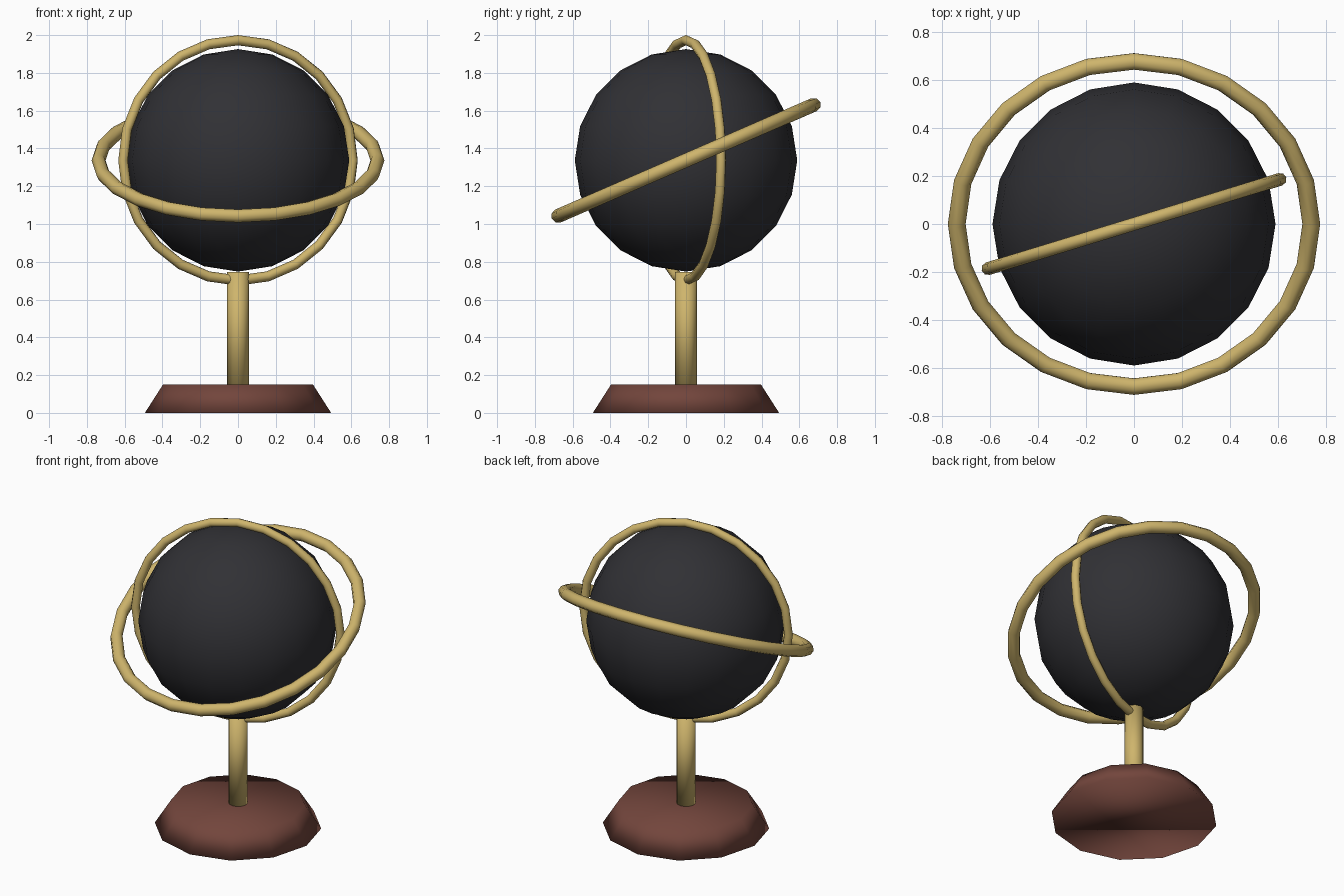
import bpy
from math import radians

if "Cube" in bpy.data.objects:
    bpy.data.objects.remove(bpy.data.objects["Cube"])

CENTRE_Z = 1.337


def material(name, rgb):
    m = bpy.data.materials.new(name)
    m.diffuse_color = (*rgb, 1)
    m.use_nodes = True
    m.node_tree.nodes["Principled BSDF"].inputs["Base Color"].default_value = m.diffuse_color
    return m


brass = material("brass", (0.62, 0.46, 0.15))
dark = material("charcoal", (0.03, 0.03, 0.035))
wood = material("red_wood", (0.17, 0.06, 0.045))


def finish(name, mat):
    ob = bpy.context.object
    ob.name = name
    ob.data.materials.append(mat)
    bpy.ops.object.shade_smooth()
    return ob


def ring(name, major, minor, rotation):
    bpy.ops.mesh.primitive_torus_add(
        major_radius=major, minor_radius=minor, major_segments=24,
        minor_segments=8, location=(0, 0, CENTRE_Z),
        rotation=[radians(a) for a in rotation])
    return finish(name, brass)


# Tapered wooden base
bpy.ops.mesh.primitive_cone_add(vertices=12, radius1=0.493, radius2=0.397,
                                depth=0.15, location=(0, 0, 0.075))
finish("base", wood)

# Support post
bpy.ops.mesh.primitive_cylinder_add(vertices=12, radius=0.057, depth=0.6,
                                    location=(0, 0, 0.445))
finish("post", brass)

# Central ball
bpy.ops.mesh.primitive_uv_sphere_add(segments=20, ring_count=10, radius=0.589,
                                     location=(0, 0, CENTRE_Z))
finish("ball", dark)

# Upright ring turned about z, and wide ring tilted toward the front
ring("upright_ring", 0.636, 0.027, (90, 0, 17))
ring("tilted_ring", 0.738, 0.037, (23.5, 0, 0))
